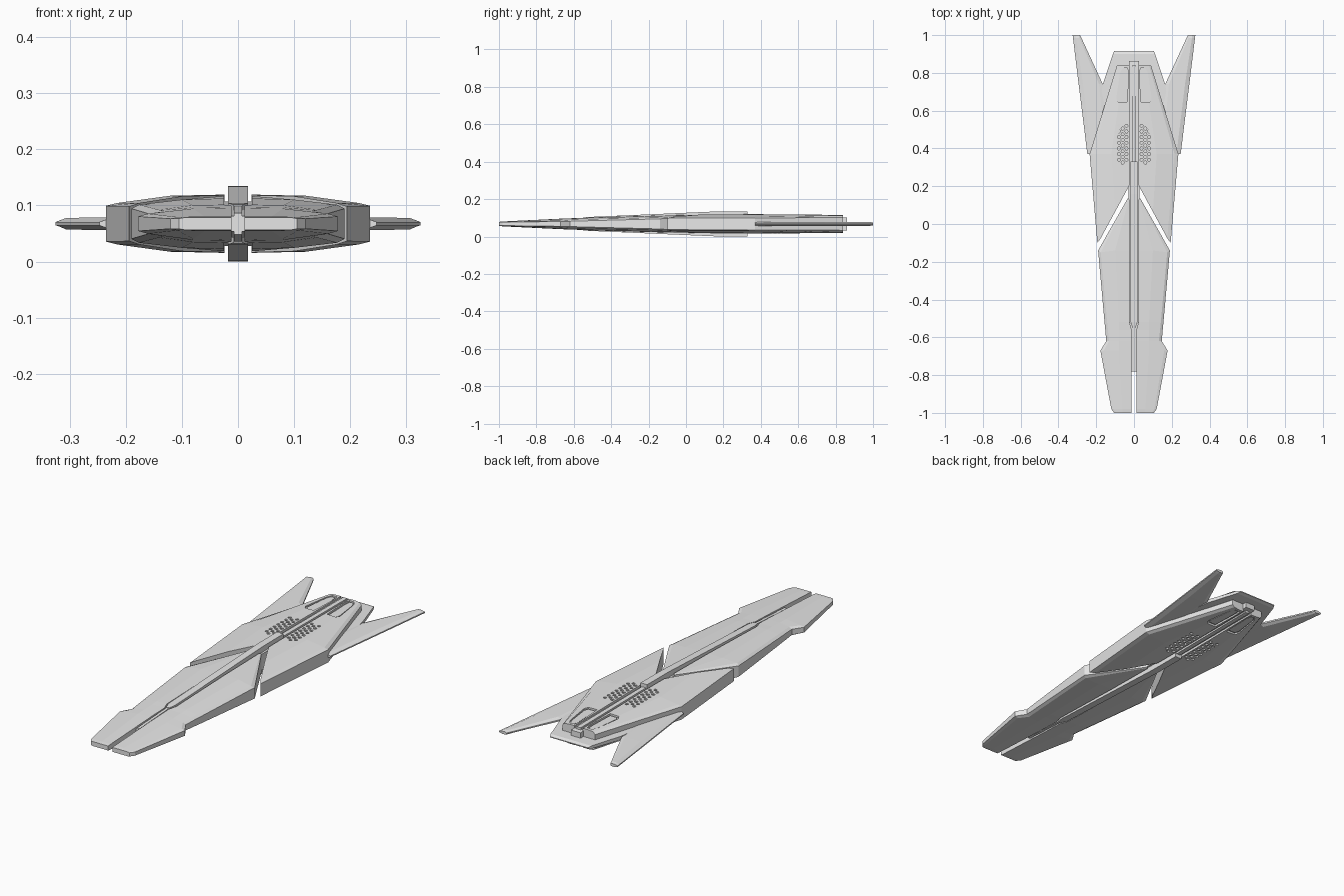
import bpy, bmesh, math

C = 0.0675  # height of the horizontal symmetry plane

grey = bpy.data.materials.new("hull_grey")
grey.diffuse_color = (0.8, 0.8, 0.8, 1)


def finish(name, bm):
    bmesh.ops.recalc_face_normals(bm, faces=bm.faces)
    me = bpy.data.meshes.new(name)
    bm.to_mesh(me)
    bm.free()
    me.materials.append(grey)
    ob = bpy.data.objects.new(name, me)
    bpy.context.collection.objects.link(ob)
    return ob


def loft(name, rows, mirror=True):
    """Rows of (x, y, half thickness), mirrored in height and optionally left to right."""
    bm = bmesh.new()
    for s in ((1, -1) if mirror else (1,)):
        rings = []
        for row in rows:
            top = [bm.verts.new((s * x, y, C + h)) for x, y, h in row]
            low = [bm.verts.new((s * x, y, C - h)) for x, y, h in reversed(row)]
            rings.append(top + low)
        n = len(rings[0])
        for a, b in zip(rings, rings[1:]):
            for i in range(n):
                j = (i + 1) % n
                bm.faces.new((a[i], a[j], b[j], b[i]))
        bm.faces.new(rings[0])
        bm.faces.new(rings[-1])
    return finish(name, bm)


def prisms(name, outlines, h0, h1):
    """Upright prisms between two heights, repeated on all four left/right, top/bottom sides."""
    bm = bmesh.new()
    for pts in outlines:
        for sx in (1, -1):
            for sz in (1, -1):
                a = [bm.verts.new((sx * x, y, C + sz * h0)) for x, y in pts]
                b = [bm.verts.new((sx * x, y, C + sz * h1)) for x, y in pts]
                bm.faces.new(a)
                bm.faces.new(b)
                for i in range(len(pts)):
                    j = (i + 1) % len(pts)
                    bm.faces.new((a[i], a[j], b[j], b[i]))
    return finish(name, bm)


def cut(target, cutter):
    cutter.hide_render = True
    mod = target.modifiers.new("cut", 'BOOLEAN')
    mod.operation = 'DIFFERENCE'
    mod.solver = 'EXACT'
    mod.object = cutter
    bpy.context.view_layer.objects.active = target
    bpy.ops.object.modifier_apply(modifier=mod.name)
    bpy.data.objects.remove(cutter)


# Forward hull: two long blades either side of the centre slot
loft("forward_hull", [
    [(.012, -1, .011), (.06, -1, .011), (.095, -1, .011), (.105, -1, .009)],
    [(.012, -.98, .013), (.06, -.98, .013), (.108, -.98, .012), (.12, -.98, .009)],
    [(.012, -.67, .028), (.08, -.67, .027), (.16, -.67, .018), (.178, -.67, .013)],
    [(.012, -.62, .030), (.08, -.62, .029), (.132, -.62, .022), (.147, -.62, .014)],
    [(.012, -.56, .032), (.08, -.56, .031), (.138, -.56, .024), (.152, -.56, .016)],
    [(.025, -.52, .034), (.08, -.52, .033), (.142, -.52, .025), (.156, -.52, .017)],
    [(.025, -.14, .045), (.10, -.14, .043), (.176, -.15, .034), (.19, -.14, .027)],
    [(.025, .13, .049), (.027, .13, .049), (.029, .135, .049), (.032, .138, .046)],
])

# Rear hull: wide body with a swept front edge and tapering tail
rear = loft("rear_hull", [
    [(.024, .205, .051), (.10, .065, .049), (.176, -.075, .037), (.194, -.10, .031)],
    [(.024, .37, .052), (.12, .37, .050), (.215, .37, .037), (.235, .37, .032)],
    [(.024, .84, .048), (.05, .84, .048), (.080, .84, .045), (.09, .84, .034)],
])

# Vent holes: staggered hexagons
vents = []
for col in range(3):
    for row in range(7):
        cx, cy = .04 + .02 * col, .34 + .03 * row - (.015 if col == 1 else 0)
        vents.append([(cx + .0085 * math.cos(k * math.pi / 3),
                       cy + .0085 * math.sin(k * math.pi / 3)) for k in range(6)])
cut(rear, prisms("vent_cutter", vents, .042, .1))

# Tail hatches: recess with a smaller plate inside
hatch = [(.036, .645), (.084, .645), (.094, .665), (.074, .80), (.06, .825), (.034, .825), (.03, .79)]
cut(rear, prisms("hatch_cutter", [hatch], .040, .1))
mx = sum(p[0] for p in hatch) / len(hatch)
my = sum(p[1] for p in hatch) / len(hatch)
inner = [(mx + (x - mx) * .78, my + (y - my) * .92) for x, y in hatch]
prisms("tail_hatch", [inner], .035, .044)

# Core under the grooves, joining both hull halves
loft("core", [
    [(-.013, -.78, .014), (.013, -.78, .014)],
    [(-.015, -.56, .024), (.015, -.56, .024)],
    [(-.028, -.50, .026), (.028, -.50, .026)],
    [(-.028, .2, .040), (.028, .2, .040)],
    [(-.028, .835, .040), (.028, .835, .040)],
], mirror=False)

# Raised spine with pointed nose, plus its slim front and rear runs
loft("spine", [
    [(-.008, -.55, .034), (.008, -.55, .034)],
    [(-.018, -.52, .037), (.018, -.52, .037)],
    [(-.018, .16, .0665), (.018, .16, .0665)],
    [(-.018, .33, .0675), (.018, .33, .0675)],
], mirror=False)
loft("front_spine", [
    [(-.007, -.78, .019), (.007, -.78, .019)],
    [(-.007, -.54, .032), (.007, -.54, .032)],
], mirror=False)
loft("rear_spine", [
    [(-.011, .32, .050), (.011, .32, .050)],
    [(-.011, .84, .047), (.011, .84, .047)],
], mirror=False)
loft("tail_block", [
    [(-.026, .835, .036), (.026, .835, .036)],
    [(-.026, .862, .034), (.026, .862, .034)],
], mirror=False)

# Tail plate between the wings
loft("tail_plate", [
    [(-.2, .5, .009), (.2, .5, .009)],
    [(-.165, .74, .009), (.165, .74, .009)],
    [(-.112, .90, .007), (.112, .90, .007)],
    [(-.104, .917, .002), (.104, .917, .002)],
], mirror=False)

# Swept wings with thin edges
loft("wings", [
    [(.10, .37, .009), (.15, .37, .011), (.225, .37, .011), (.247, .37, .003)],
    [(.165, .74, .004), (.185, .74, .011), (.27, .74, .011), (.293, .74, .003)],
    [(.278, .985, .003), (.289, .985, .010), (.307, .985, .010), (.323, .985, .003)],
    [(.285, 1, .003), (.291, 1, .007), (.307, 1, .007), (.325, 1, .003)],
])
